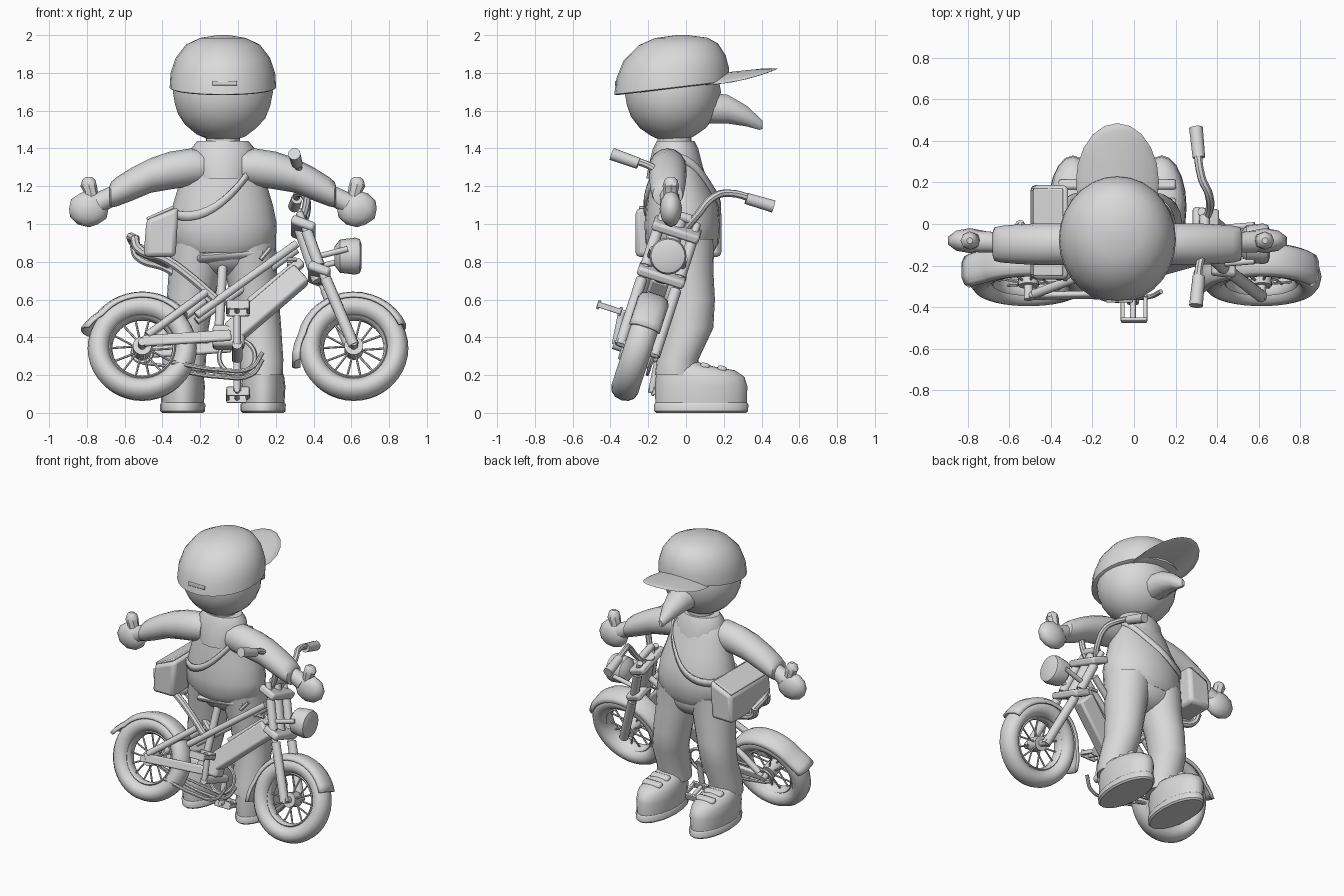
import bpy, bmesh, math
from math import sin, cos, pi, radians
from mathutils import Vector as V, Matrix as M

cube = bpy.data.objects.get("Cube")
if cube:
    bpy.data.objects.remove(cube)

grey = bpy.data.materials.new("plain_grey")
grey.use_nodes = True
tone = (0.7, 0.7, 0.7, 1)
grey.diffuse_color = tone
grey.node_tree.nodes["Principled BSDF"].inputs["Base Color"].default_value = tone

CX = -0.08                      # rider centre line
TILT = radians(18)              # bike lean
LEAN = M.Translation((0, -0.365, 0)) @ M.Rotation(-TILT, 4, 'X')
parts = []


def P(x, w, z):
    """Bike point: along, sideways, and upright height."""
    return V((x, w, z / cos(TILT)))


def add(name, bm, lean=False, bevel=0, solid=0):
    if lean:
        bm.transform(LEAN)
    bmesh.ops.recalc_face_normals(bm, faces=bm.faces)
    me = bpy.data.meshes.new(name)
    bm.to_mesh(me)
    bm.free()
    me.materials.append(grey)
    ob = bpy.data.objects.new(name, me)
    bpy.context.collection.objects.link(ob)
    if solid:
        ob.modifiers.new("thickness", 'SOLIDIFY').thickness = solid
    if bevel:
        b = ob.modifiers.new("bevel", 'BEVEL')
        b.width, b.segments = bevel, 2
    parts.append(ob)
    return ob


def loft(name, rings, axis='Z', n=20, lean=False):
    """Skin elliptical rings (centre, a, b) lying across an axis."""
    bm = bmesh.new()
    i, j = {'X': (1, 2), 'Y': (0, 2), 'Z': (0, 1)}[axis]
    loops = []
    for c, a, b in rings:
        loop = []
        for k in range(n):
            p = V(c)
            p[i] += a * cos(2 * pi * k / n)
            p[j] += b * sin(2 * pi * k / n)
            loop.append(bm.verts.new(p))
        loops.append(loop)
    for lo, hi in zip(loops, loops[1:]):
        for k in range(n):
            bm.faces.new((lo[k], lo[k - 1], hi[k - 1], hi[k]))
    bm.faces.new(loops[0])
    bm.faces.new(loops[-1])
    return add(name, bm, lean)


def rod(name, p, q, r, r2=None, n=12, lean=True):
    bm = bmesh.new()
    d = V(q) - V(p)
    mat = M.Translation((V(p) + V(q)) / 2) @ d.to_track_quat('Z', 'Y').to_matrix().to_4x4()
    bmesh.ops.create_cone(bm, cap_ends=True, segments=n, radius1=r, radius2=r if r2 is None else r2,
                          depth=d.length, matrix=mat)
    return add(name, bm, lean)


def box(name, c, size, turn=0, axis='Y', bevel=0.01, lean=True):
    bm = bmesh.new()
    mat = M.Translation(c) @ M.Rotation(radians(turn), 4, axis) @ M.Diagonal((*size, 1))
    bmesh.ops.create_cube(bm, size=1, matrix=mat)
    return add(name, bm, lean, bevel)


def ball(name, c, size, sub=3):
    bm = bmesh.new()
    bmesh.ops.create_icosphere(bm, subdivisions=sub, radius=1,
                               matrix=M.Translation(c) @ M.Diagonal((*size, 1)))
    return add(name, bm)


def pipe(name, pts, r):
    """Smooth bent bike tube through points, turned into a mesh."""
    cu = bpy.data.curves.new(name, 'CURVE')
    cu.dimensions, cu.bevel_depth, cu.bevel_resolution, cu.use_fill_caps = '3D', r, 2, True
    sp = cu.splines.new('BEZIER')
    sp.bezier_points.add(len(pts) - 1)
    for bp, p in zip(sp.bezier_points, pts):
        bp.co = p
        bp.handle_left_type = bp.handle_right_type = 'AUTO'
    cu.resolution_u = 6
    tmp = bpy.data.objects.new(name + "_path", cu)
    bm = bmesh.new()
    bm.from_mesh(bpy.data.meshes.new_from_object(tmp))
    bpy.data.objects.remove(tmp)
    return add(name, bm, True)


def ring(name, c, big, small, wide, n=40, m=12):
    """Torus around the sideways axis."""
    bm = bmesh.new()
    g = [[bm.verts.new(V(c) + V(((big + small * cos(b)) * cos(a), wide * sin(b),
          (big + small * cos(b)) * sin(a)))) for b in (2 * pi * j / m for j in range(m))]
         for a in (2 * pi * i / n for i in range(n))]
    for i in range(n):
        for j in range(m):
            bm.faces.new((g[i][j], g[i - 1][j], g[i - 1][j - 1], g[i][j - 1]))
    return add(name, bm, True)


# rider: torso, neck, head
torso = [(0.85, .23, .165, -.02), (0.9, .28, .195, -.02), (1.0, .285, .2, -.02), (1.1, .265, .19, -.02),
         (1.2, .235, .16, -.035), (1.3, .205, .135, -.045), (1.39, .165, .11, -.06), (1.43, .1, .09, -.06)]
loft("torso", [((CX, y, z), a, b) for z, a, b, y in torso], n=24)
loft("collar", [((CX, -.055, z), a, b) for z, a, b in
                ((1.24, .155, .155), (1.3, .178, .145), (1.4, .168, .12), (1.44, .135, .1))], n=16)
rod("neck", (CX, -.06, 1.38), (CX, -.06, 1.5), .09, n=20, lean=False)
ball("hips", (CX, -.01, .86), (.25, .155, .14))
ball("head", (CX, -.07, 1.7), (.265, .255, .265))
loft("nose", [((CX, .1, 1.615), .1, .088), ((CX, .22, 1.608), .085, .08), ((CX, .32, 1.572), .055, .058),
              ((CX, .39, 1.53), .025, .034), ((CX, .405, 1.525), .012, .022)], 'Y', 10)

# cap with sheared rim, brim and back slot
cap = loft("cap", [((CX, y, z), a, b) for z, y, a, b in
                   ((1.72, -.075, .272, .29), (1.725, -.075, .282, .305), (1.8, -.07, .277, .298),
                    (1.88, -.06, .25, .27), (1.95, -.04, .195, .21), (1.985, -.025, .12, .14),
                    (2.0, -.02, .03, .03))], n=28)
for v in cap.data.vertices:
    v.co.z += .12 * (v.co.y + .05) * max(0, (2 - v.co.z) / .28)
brim = ball("cap_brim", (CX, .2, 1.785), (.2, .285, .016))
for v in brim.data.vertices:
    v.co.z += .13 * (v.co.y - .2) - 1.0 * (v.co.x - CX) ** 2
box("cap_slot", (CX + .01, -.371, 1.745), (.13, .012, .026), bevel=.005, lean=False)


def girth(z):
    for (z0, *lo), (z1, *hi) in zip(torso, torso[1:]):
        if z <= z1:
            t = max(0, (z - z0) / (z1 - z0))
            return [p + (q - p) * t for p, q in zip(lo, hi)]
    return torso[-1][1:]


# strap hugging the torso in a sagging slant
bm = bmesh.new()
loops = []
for k in range(40):
    t, z = 2 * pi * k / 40, 1.2
    for _ in range(40):
        a, b, cy = girth(z)
        d = (a + .012) * cos(t)
        z = .7 * z + .3 * min(1.4, 1.12 + .79 * d + 2 * d * d)
    y = cy + (b + .016) * sin(t)
    loops.append((bm.verts.new((CX + d, y, z - .024)), bm.verts.new((CX + d, y, z + .024))))
for k in range(40):
    bm.faces.new((*loops[k], *loops[k - 1][::-1]))
add("shoulder_strap", bm, solid=.012)

# hip bag with flap
bag = box("hip_bag", (-.415, -.04, .945), (.17, .455, .24), bevel=.025, lean=False)
for v in bag.data.vertices:
    if v.co.z > .945:
        v.co.z += .025 if v.co.x > -.41 else -.04
        v.co.x += .015
box("bag_flap", (-.412, -.04, 1.058), (.155, .42, .016), -24, bevel=.006, lean=False)

# limbs, mirrored about the rider centre line
for side, s in (("left", 1), ("right", -1)):
    def X(d):
        return CX + s * d
    loft(side + "_leg", [((X(d), y, z), a, b) for z, d, y, a, b in
                         ((.2, .205, -.05, .112, .115), (.28, .205, -.045, .115, .11), (.45, .192, .015, .117, .13),
                          (.6, .172, .015, .125, .138), (.75, .147, 0, .14, .145), (.92, .125, -.01, .155, .16))])
    loft(side + "_shoe", [((X(.213), y, z), a, b) for z, y, a, b in
                          ((.05, .08, .113, .242), (.14, .08, .118, .245), (.19, .075, .112, .235),
                           (.225, .05, .1, .21), (.245, .0, .085, .15), (.27, -.04, .075, .1))])
    loft(side + "_sole", [((X(.213), .08, z), a, a + .13) for z, a in
                          ((0, .108), (.01, .119), (.045, .12), (.055, .112))])
    for i, (y, z) in enumerate(((.1, .247), (.19, .232))):
        box(f"{side}_shoe_strap_{i}", (X(.213), y, z), (.14, .05, .035), -14, 'X', .014, False)
    loft(side + "_arm", [((X(d), -.097, z), a, b) for d, z, a, b in
                         ((.1, 1.3, .08, .085), (.17, 1.3, .1, .1), (.28, 1.283, .1, .1),
                          (.38, 1.258, .1, .092), (.48, 1.212, .095, .088), (.56, 1.172, .088, .078),
                          (.592, 1.155, .08, .068), (.6, 1.15, .055, .05))], 'X', 16)
    rod(side + "_wrist", (X(.56), -.09, 1.16), (X(.66), -.085, 1.11), .05, .055, 10, False)
    ball(side + "_hand", (X(.71), -.08, 1.08), (.11, .06, .097), sub=2)
    loft(side + "_thumb", [((X(d), -.08, z), a, a) for z, d, a in
                           ((1.1, .69, .045), (1.17, .7, .038), (1.2, .71, .044), (1.235, .71, .034),
                            (1.25, .71, .015))], n=8)

# wheels, spokes, mudguards
for end, cx, a0, a1 in (("front", .613, 24, 196), ("rear", -.507, 38, 162)):
    c = P(cx, 0, .342)
    ring(end + "_tyre", c, .23, .059, .074)
    ring(end + "_rim", c, .172, .014, .04, m=8)
    rod(end + "_hub", c - V((0, .045, 0)), c + V((0, .045, 0)), .05, n=20)
    rod(end + "_axle", c - V((0, .115, 0)), c + V((0, .115, 0)), .022)
    for i in range(14):
        a = 2 * pi * i / 14
        d = V((cos(a), 0, sin(a)))
        w = V((0, .03 * (-1) ** i, 0))
        rod(f"{end}_spoke_{i}", c + d * .04 + w, c + d * .175, .006, n=6)
    bm = bmesh.new()
    rows = []
    for i in range(19):
        a = radians(a0 + (a1 - a0) * i / 18)
        flare = .012 * max(0, i - 15)
        rows.append([bm.verts.new(c + V((cos(a) * (r + flare), w, sin(a) * (r + flare)))) for w, r in
                     ((-.085, .265), (-.07, .29), (-.035, .304), (.035, .304), (.07, .29), (.085, .265))])
    for p, q in zip(rows, rows[1:]):
        for j in range(5):
            bm.faces.new((p[j], p[j + 1], q[j + 1], q[j]))
    add(end + "_mudguard", bm, True, solid=.012)

# fork, bars and everything paired across the bike
for side, w in (("left", 1), ("right", -1)):
    rod(side + "_fork_lower", P(.613, .095 * w, .33), P(.465, .095 * w, .68), .03)
    rod(side + "_fork_upper", P(.47, .095 * w, .65), P(.325, .095 * w, 1.03), .02)
    rod(side + "_fork_sleeve", P(.43, .095 * w, .75), P(.365, .095 * w, .93), .03)
    pipe(side + "_handlebar", [P(.33, .05 * w, 1.0), P(.36, .08 * w, 1.07), P(.36, .13 * w, 1.18),
                               P(.325, .2 * w, 1.225), P(.3, .42 * w, 1.23)], .02)
    rod(side + "_grip", P(.312, .3 * w, 1.228), P(.298, .45 * w, 1.232), .03, .033)
    rod(side + "_lamp_bracket", P(.42, .09 * w, .8), P(.58, .09 * w, .84), .016)
    box(side + "_swing_arm", P(-.27, .1 * w, .365), (.47, .028, .06), -4)
    rod(side + "_seat_stay", P(-.48, .1 * w, .38), P(-.17, .06 * w, .62), .022)
    pipe(side + "_tail_rail", [P(-.55, .07 * w, .91), P(-.53, .07 * w, .85), P(-.38, .07 * w, .79),
                               P(-.25, .06 * w, .7), P(-.12, .05 * w, .59)], .024)
    rod(side + "_top_tube", P(-.22, .05 * w, .5), P(.31, .05 * w, .88), .022)
    pipe(side + "_cradle", [P(-.35, .06 * w, .25), P(-.1, .06 * w, .21), P(.07, .06 * w, .22),
                            P(.13, .06 * w, .3)], .012)
    for i in range(3):
        rod(f"{side}_truss_{i}", P(.12 + .07 * i, .04 * w, .8), P(.17 + .07 * i, .04 * w, .86 - .03 * i), .012, n=6)
    # crank arm and cage pedal
    h = .325 - .165 * w
    rod(side + "_crank", P(-.005, .12 * w, .325), P(-.005, .14 * w, h), .02)
    for i in (-1, 1):
        box(f"{side}_pedal_bar_{i}", P(.055 * i, .21 * w, h), (.018, .13, .03), bevel=.004)
        box(f"{side}_pedal_end_{i}", P(0, (.21 + .06 * i) * w, h), (.12, .016, .05), bevel=.004)
    rod(side + "_pedal_pin", P(-.005, .12 * w, h), P(-.005, .27 * w, h), .014)

# steering head, lamp
box("lower_clamp", P(.43, 0, .73), (.12, .26, .05), 21, bevel=.015)
box("upper_clamp", P(.345, 0, .97), (.13, .26, .05), 21, bevel=.015)
rod("steering_head", P(.43, 0, .7), P(.32, 0, 1.02), .04)
rod("bar_crosspiece", P(.34, -.07, 1.04), P(.34, .07, 1.04), .025)
loft("headlamp", [(P(x, 0, .83), r, r) for x, r in
                  ((.51, .05), (.54, .088), (.62, .098), (.645, .09), (.655, .06))], 'X', lean=True)

# frame, battery, seat
box("battery", P(.15, 0, .575), (.5, .1, .12), -42, bevel=.015)
box("down_tube", P(.2, 0, .69), (.36, .06, .05), -40)
box("motor_block", P(-.05, 0, .4), (.17, .1, .12), bevel=.02)
rod("seat_post", P(-.1, 0, .45), P(-.08, 0, .8), .025)
loft("seat", [(P(x, 0, z), a, b) for x, z, a, b in
              ((-.23, .8, .03, .01), (-.2, .805, .085, .026), (-.08, .815, .085, .03),
               (.06, .83, .07, .03), (.13, .84, .05, .024), (.14, .84, .03, .01))], 'X', lean=True)
pipe("tail_loop", [P(-.54, -.07, .9), P(-.57, 0, .93), P(-.54, .07, .9)], .022)
box("tail_pad", P(-.45, 0, .83), (.2, .15, .03), 25, bevel=.012)

# drive chain
ring("chainring", P(-.005, .09, .325), .095, .012, .01, m=6)
rod("crank_axle", P(-.005, -.13, .325), P(-.005, .13, .325), .028)
ring("sprocket", P(-.507, .08, .342), .05, .012, .01, m=6)
rod("chain_top", P(-.507, .085, .395), P(0, .09, .42), .009, n=6)
rod("chain_bottom", P(-.507, .085, .29), P(0, .09, .23), .009, n=6)

# smooth shading with sharp edges kept
bpy.ops.object.select_all(action='DESELECT')
for ob in parts:
    ob.select_set(True)
bpy.context.view_layer.objects.active = parts[0]
bpy.ops.object.shade_smooth_by_angle(angle=radians(40))
